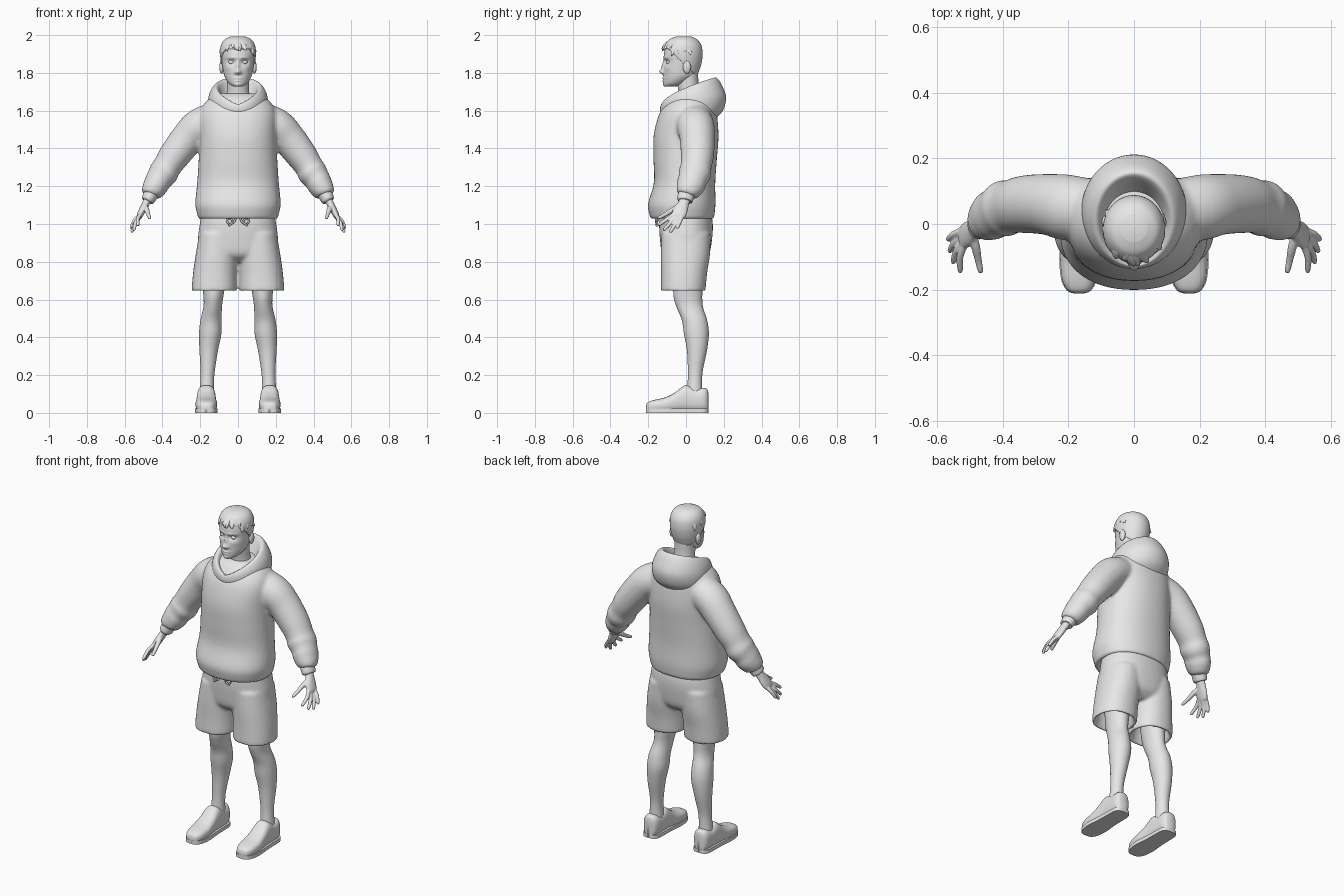
import bpy, bmesh, math, random
from mathutils import Vector

random.seed(4)
if "Cube" in bpy.data.objects:
    bpy.data.objects.remove(bpy.data.objects["Cube"])

grey = bpy.data.materials.new("plain grey")
grey.use_nodes = True
grey.diffuse_color = (0.8, 0.8, 0.8, 1)
grey.node_tree.nodes["Principled BSDF"].inputs["Base Color"].default_value = (0.8, 0.8, 0.8, 1)

X, Y, Z = Vector((1, 0, 0)), Vector((0, 1, 0)), Vector((0, 0, 1))


def spline(rows, steps):
    """Catmull-Rom through rows of numbers."""
    out = []
    for i in range(len(rows) - 1):
        a, b, c, d = (rows[max(0, min(len(rows) - 1, i + k))] for k in (-1, 0, 1, 2))
        for s in range(steps):
            t = s / steps
            out.append([q + 0.5 * t * (r - p + t * (2 * p - 5 * q + 4 * r - w + t * (3 * (q - r) + w - p)))
                        for p, q, r, w in zip(a, b, c, d)])
    return out + [list(rows[-1])]


def skin(bm, loops, caps=True):
    """Bridge loops of points into one surface."""
    rings = [[bm.verts.new(p) for p in loop] for loop in loops]
    n = len(rings[0])
    for a, b in zip(rings, rings[1:]):
        for i in range(n):
            bm.faces.new((a[i], a[(i + 1) % n], b[(i + 1) % n], b[i]))
    if caps:
        bm.faces.new(rings[0])
        bm.faces.new(rings[-1])


def loft(bm, rows, axis=None, ref=Y, n=32, steps=5, power=1.0):
    """Rows are x, y, z, radius along ref, radius across."""
    rows = spline(rows, steps)
    pts = [Vector(r[:3]) for r in rows]
    loops = []
    for i, r in enumerate(rows):
        t = axis or (pts[min(i + 1, len(pts) - 1)] - pts[max(i - 1, 0)]).normalized()
        u = (ref - t * ref.dot(t)).normalized()
        v = t.cross(u)
        loop = []
        for k in range(n):
            c, s = math.cos(math.tau * k / n), math.sin(math.tau * k / n)
            c, s = (math.copysign(abs(w) ** power, w) for w in (c, s))
            loop.append(pts[i] + u * c * r[3] + v * s * r[4])
        loops.append(loop)
    skin(bm, loops)


def finish(name, bm, voxel=0, smooth=0):
    bmesh.ops.recalc_face_normals(bm, faces=bm.faces)
    me = bpy.data.meshes.new(name)
    bm.to_mesh(me)
    bm.free()
    me.materials.append(grey)
    ob = bpy.data.objects.new(name, me)
    bpy.context.collection.objects.link(ob)
    for p in me.polygons:
        p.use_smooth = True
    if voxel:
        m = ob.modifiers.new("merge", 'REMESH')
        m.mode, m.voxel_size, m.use_smooth_shade = 'VOXEL', voxel, True
        m = ob.modifiers.new("soften", 'SMOOTH')
        m.factor, m.iterations = 0.5, smooth
    return ob


def span(z, x, front, back):
    """Horizontal ring from half width and front and back depth."""
    return (0, (front + back) / 2, z, (back - front) / 2, x)


def mirrored(rows, side):
    return [(r[0] * side,) + tuple(r[1:]) for r in rows]


# Hoodie body and sleeves, merged into one cloth surface
bm = bmesh.new()
loft(bm, [span(1.09, .17, -.14, .10), span(1.035, .185, -.165, .125), span(1.028, .207, -.185, .145),
          span(1.06, .218, -.196, .152), span(1.11, .226, -.2, .156), span(1.22, .216, -.17, .155),
          span(1.34, .208, -.172, .163), span(1.46, .204, -.172, .172), span(1.56, .205, -.15, .166),
          span(1.62, .19, -.122, .155), span(1.665, .15, -.085, .13), span(1.69, .1, -.05, .10)],
     axis=Z, n=64, power=.9)
sleeve = [(.1, .04, 1.56, .09, .09), (.2, .05, 1.52, .1, .094), (.265, .06, 1.455, .093, .09),
          (.335, .06, 1.365, .088, .083), (.375, .053, 1.305, .082, .075), (.395, .047, 1.27, .087, .079),
          (.42, .035, 1.235, .077, .069), (.435, .025, 1.205, .077, .067), (.46, .005, 1.165, .06, .055),
          (.466, 0, 1.152, .043, .04)]
for side in (1, -1):
    loft(bm, mirrored(sleeve, side))
hoodie = finish("hoodie", bm, .01, 5)

# Hood: stacked loops tilted up towards the back
bm = bmesh.new()
hood_rows = [(.075, -.075, .085, 1.61, 1.66), (.09, -.1, .11, 1.625, 1.71), (.108, -.122, .143, 1.632, 1.768),
             (.128, -.13, .165, 1.632, 1.772), (.15, -.136, .192, 1.62, 1.73), (.16, -.137, .212, 1.6, 1.67),
             (.158, -.13, .195, 1.585, 1.6), (.14, -.11, .145, 1.575, 1.55)]
loops = []
for rx, front, back, zf, zb in spline(hood_rows, 5):
    loop = []
    for k in range(64):
        c, s = math.cos(math.tau * k / 64), math.sin(math.tau * k / 64)
        loop.append((rx * s, (front + back) / 2 - (back - front) / 2 * c, zf + (zb - zf) * ((1 - c) / 2) ** .6))
    loops.append(loop)
skin(bm, loops, caps=False)
finish("hood", bm)

# Shorts with hollow leg openings
bm = bmesh.new()
loft(bm, [span(.80, .12, -.08, .08), span(.84, .2, -.125, .122), span(.92, .212, -.138, .138),
          span(1.0, .202, -.142, .142), span(1.07, .19, -.135, .13)], axis=Z, n=48, power=.9)
leg_cloth = [(.128, -.015, .74, .085, .085), (.128, -.015, .66, .1, .1), (.127, -.015, .646, .112, .112),
             (.126, -.015, .65, .118, .119), (.122, -.01, .74, .122, .116), (.112, -.003, .84, .13, .112),
             (.1, 0, .95, .13, .105)]
for side in (1, -1):
    loft(bm, mirrored(leg_cloth, side), axis=Z, power=.9)
finish("shorts", bm, .009, 4)

# Waist drawstrings
bm = bmesh.new()
cord = [(.01, -.14, 1.04), (.02, -.153, 1.012), (.045, -.157, 1.0), (.06, -.153, 1.02), (.04, -.157, 1.03),
        (.03, -.158, 1.01), (.05, -.156, .99)]
for side in (1, -1):
    loft(bm, [(side * x, y, z, .005, .005) for x, y, z in cord], ref=X, n=8, steps=4)
finish("drawstrings", bm)

calf = [(.125, .01, .74, .08, .07), (.13, .01, .62, .076, .053), (.134, .02, .56, .07, .049),
        (.143, .045, .49, .067, .056), (.147, .055, .42, .066, .059), (.155, .058, .33, .053, .049),
        (.16, .05, .23, .04, .038), (.163, .047, .17, .038, .036), (.165, .045, .1, .042, .04)]
# Shoe sections from toe to heel: y, half width, height
shoe = [(-.212, .012, .035), (-.203, .034, .055), (-.17, .051, .068), (-.11, .057, .082), (-.06, .053, .107),
        (-.02, .05, .138), (.005, .049, .146), (.05, .048, .128), (.09, .046, .132), (.112, .034, .125),
        (.119, .012, .1)]
fingers = {"index": (-.06, 1.055, .53, -.148, .99), "middle": (-.048, 1.045, .55, -.12, .965),
           "ring": (-.032, 1.042, .56, -.085, .955), "little": (-.016, 1.05, .565, -.048, .975)}

for side, word in ((1, "left"), (-1, "right")):
    bm = bmesh.new()
    loft(bm, mirrored(calf, side), axis=Z)
    finish(word + "_leg", bm)

    bm = bmesh.new()
    loft(bm, [(side * .168, y, h / 2 + .002, h / 2 - .002, w) for y, w, h in shoe], axis=Y, ref=Z, power=.75)
    finish(word + "_shoe", bm)

    # Flat sole following the shoe outline
    bm = bmesh.new()
    outline = spline([(y, w + .003) for y, w, h in shoe], 3)
    ring = [(.168 + w, y) for y, w in outline] + [(.168 - w, y) for y, w in reversed(outline)]
    skin(bm, [[(side * x, y, z) for x, y in ring] for z in (0, .022)])
    sole = finish(word + "_sole", bm)
    for p in sole.data.polygons:
        p.use_smooth = False

    # Ribbed cuff
    bm = bmesh.new()
    loft(bm, mirrored([(.458, .005, 1.165, .044, .04), (.466, 0, 1.148, .044, .038),
                       (.477, -.007, 1.125, .041, .034), (.479, -.008, 1.121, .03, .025)], side))
    finish(word + "_cuff", bm)

    # Palm, fingers and thumb
    bm = bmesh.new()
    loft(bm, mirrored([(.466, 0, 1.15, .028, .022), (.487, -.012, 1.11, .029, .02),
                       (.505, -.028, 1.075, .038, .019), (.52, -.04, 1.045, .037, .016),
                       (.525, -.044, 1.03, .028, .01)], side), n=20)
    for y0, z0, x1, y1, z1 in fingers.values():
        x0 = .515
        rows = [(x0, y0, z0, .011, .011),
                (x0 * .5 + x1 * .5 + .008, y0 * .55 + y1 * .45, (z0 + z1) / 2 + .004, .011, .011),
                (x1, y0 * .1 + y1 * .9, z1 + .008, .009, .009), (x1, y1, z1, .004, .004)]
        loft(bm, mirrored(rows, side), n=10)
    loft(bm, mirrored([(.495, -.03, 1.095, .015, .014), (.483, -.07, 1.075, .014, .014),
                       (.475, -.11, 1.05, .011, .011), (.468, -.142, 1.034, .009, .009),
                       (.466, -.15, 1.03, .004, .004)], side), ref=X, n=10)
    finish(word + "_hand", bm, .004, 3)

    # Ear and eye
    for part, at, size in (("ear", (.087, .005, 1.83), (.012, .021, .034)),
                           ("eye", (.034, -.088, 1.857), (.017, .016, .013))):
        bm = bmesh.new()
        bmesh.ops.create_uvsphere(bm, u_segments=16, v_segments=10, radius=1)
        for v in bm.verts:
            v.co = Vector((side * at[0], at[1], at[2])) + Vector(a * b for a, b in zip(v.co, size))
        finish(word + "_" + part, bm)

# Neck and shirt collar
bm = bmesh.new()
loft(bm, [(0, .025, 1.6, .07, .08), (0, .02, 1.68, .058, .062), (0, .01, 1.74, .056, .057),
          (0, .005, 1.82, .06, .06)], axis=Z)
finish("neck", bm)
bm = bmesh.new()
loft(bm, [(0, .01, 1.6, .095, .09), (0, .012, 1.655, .078, .078), (0, .012, 1.662, .07, .07)], axis=Z)
finish("shirt_collar", bm)

# Head with sculpted face
skull = [span(1.728, .025, -.112, -.05), span(1.745, .05, -.118, .0), span(1.78, .071, -.119, .05),
         span(1.82, .08, -.118, .07), span(1.86, .086, -.115, .08), span(1.9, .089, -.117, .083),
         span(1.94, .084, -.107, .076), span(1.97, .066, -.085, .055), span(1.986, .035, -.05, .025)]
bumps = [(0, 1.806, .014, .013, -.021), (0, 1.838, .009, .026, -.012), (.013, 1.802, .008, .007, -.007),
         (.034, 1.858, .02, .013, .014), (.03, 1.88, .028, .008, -.005), (0, 1.772, .022, .005, -.007),
         (0, 1.758, .018, .005, -.006), (0, 1.738, .02, .01, -.006), (.05, 1.825, .02, .015, -.003)]
bm = bmesh.new()
loft(bm, skull, axis=Z, n=96, steps=8)
for v in bm.verts:
    if v.co.y < -.04:
        v.co.y += sum(d * math.exp(-((abs(v.co.x) - x) / sx) ** 2 - ((v.co.z - z) / sz) ** 2)
                      for x, z, sx, sz, d in bumps)
finish("head", bm)

# Hair cap, trimmed to a hairline that drops towards the nape
bm = bmesh.new()
loft(bm, [(x, y, z + .006, a + .005, b + .006) for x, y, z, a, b in skull], axis=Z, n=96, steps=8)
low = [f for f in bm.faces if f.calc_center_median().z <
       1.79 + .135 * max(0, min(1, (.05 - f.calc_center_median().y) / .14))]
bmesh.ops.delete(bm, geom=low, context='FACES')
cap = finish("hair_cap", bm)
m = cap.modifiers.new("thickness", 'SOLIDIFY')
m.thickness = .006

# Tousled locks sweeping from the crown over the forehead and temples
bm = bmesh.new()
for i in range(19):
    start = -105 + 210 * i / 18
    drift = random.uniform(10, 32) * (1 if i % 3 else -1)
    end = random.uniform(14, 30) if abs(start) < 70 else random.uniform(2, 14)
    rows = []
    for t, r in ((0, .006), (.3, .016), (.6, .019), (.85, .012), (1, .002)):
        az = math.radians(start + drift * t)
        el = math.radians(78 + (end - 78) * t)
        out = 1 + .1 * t * t * random.uniform(.3, 1.3)
        rows.append((.09 * out * math.cos(el) * math.sin(az),
                     -.018 - .106 * out * math.cos(el) * math.cos(az),
                     1.886 + .1 * math.sin(el), r, r * .6))
    loft(bm, rows, ref=Vector((math.cos(math.radians(start)), math.sin(math.radians(start)), .01)), n=10, steps=4)
finish("hair_locks", bm)
